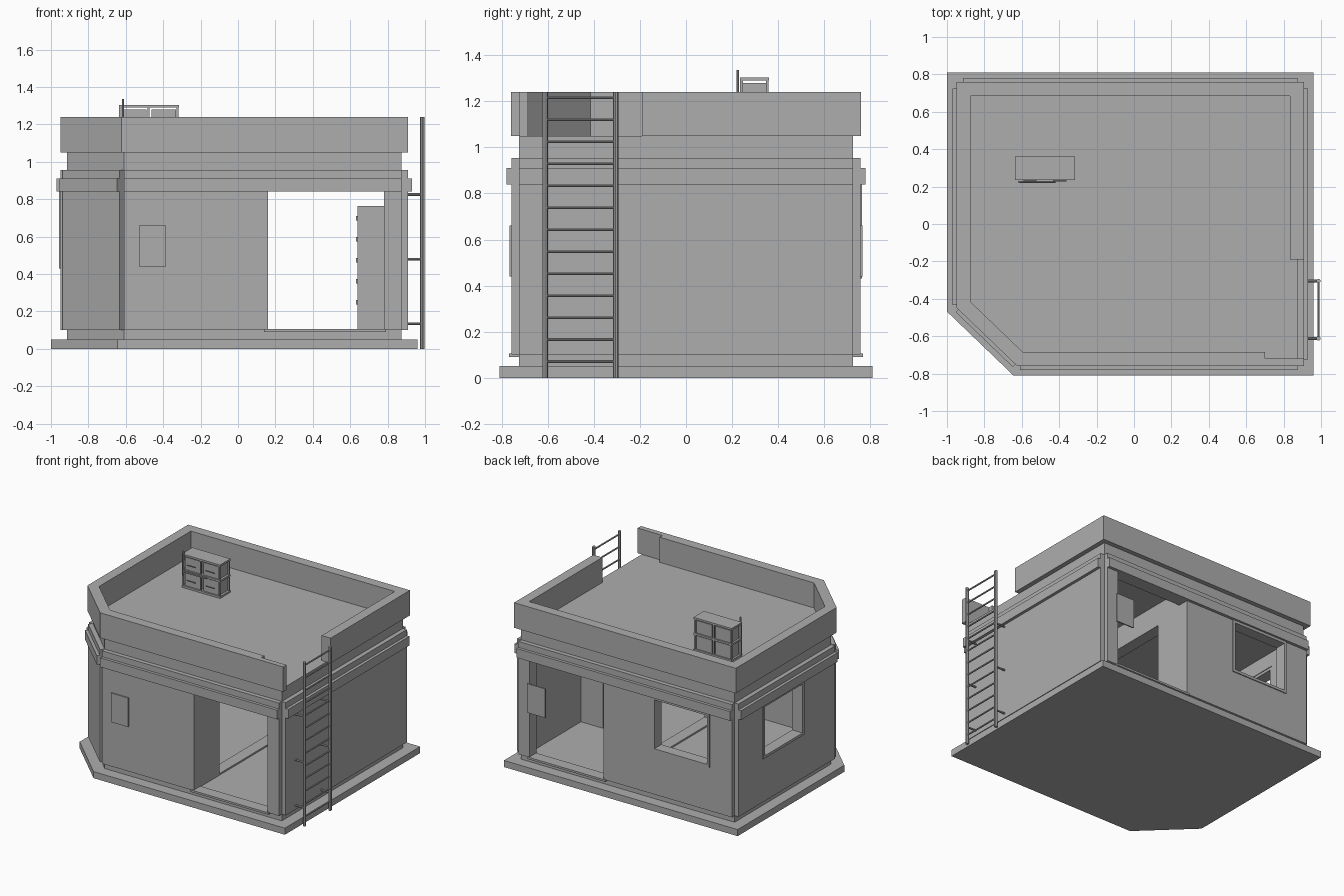
import bpy, bmesh, math
from mathutils import Vector

if "Cube" in bpy.data.objects:
    bpy.data.objects.remove(bpy.data.objects["Cube"])

paint = bpy.data.materials.new("grey")
paint.diffuse_color = (0.42, 0.42, 0.42, 1)
paint.use_nodes = True
paint.node_tree.nodes["Principled BSDF"].inputs["Base Color"].default_value = paint.diffuse_color

# Wall core outline, counter-clockwise from the cut corner
CORE = [Vector(p) for p in [(-.915, -.432), (-.61, -.725), (.875, -.725), (.875, .725), (-.915, .725)]]
SIDES = ["corner", "front", "right", "back", "left"]


def normal(i):
    e = (CORE[(i + 1) % 5] - CORE[i]).normalized()
    return Vector((e.y, -e.x))


def offset(d):
    out = []
    for i in range(5):
        a, b = normal(i - 1), normal(i)
        out.append(CORE[i] + (a + b) * (d / (1 + a.dot(b))))
    return out


def finish(name, bm):
    bmesh.ops.recalc_face_normals(bm, faces=bm.faces)
    me = bpy.data.meshes.new(name)
    bm.to_mesh(me)
    bm.free()
    ob = bpy.data.objects.new(name, me)
    bpy.context.collection.objects.link(ob)
    me.materials.append(paint)
    return ob


def prism(name, pts, z0, z1):
    bm = bmesh.new()
    f = bm.faces.new([bm.verts.new((p[0], p[1], z0)) for p in pts])
    r = bmesh.ops.extrude_face_region(bm, geom=[f])
    bmesh.ops.translate(bm, vec=(0, 0, z1 - z0),
                        verts=[v for v in r["geom"] if isinstance(v, bmesh.types.BMVert)])
    return finish(name, bm)


def box(name, x0, x1, y0, y1, z0, z1):
    return prism(name, [(x0, y0), (x1, y0), (x1, y1), (x0, y1)], z0, z1)


def side_box(name, i, d0, d1, z0, z1):
    a, b, n = CORE[i], CORE[(i + 1) % 5], normal(i)
    return prism(name, [a + n * d1, b + n * d1, b + n * d0, a + n * d0], z0, z1)


def rod(name, a, b, r, n=8):
    a, b = Vector(a), Vector(b)
    bm = bmesh.new()
    bmesh.ops.create_cone(bm, cap_ends=True, segments=n, radius1=r, radius2=r, depth=(b - a).length)
    ob = finish(name, bm)
    ob.rotation_euler = (b - a).to_track_quat('Z', 'Y').to_euler()
    ob.location = (a + b) / 2
    return ob


def cut(ob, *cutters):
    for c in cutters:
        m = ob.modifiers.new("cut", 'BOOLEAN')
        m.operation, m.solver, m.object = 'DIFFERENCE', 'EXACT', c
    bpy.context.view_layer.update()
    me = bpy.data.meshes.new_from_object(ob.evaluated_get(bpy.context.evaluated_depsgraph_get()))
    ob.modifiers.clear()
    ob.data = me


# Cutters for the cavity, doors, windows and parapet gap
cavity = prism("cavity_cutter", offset(-.05), .1, .95)
doors = box("door_cutter", .16, .78, -.9, .9, .1, .84)
back_win = box("back_window_cutter", -.73, -.25, .6, .9, .43, .84)
left_win = box("left_window_cutter", -1.1, -.8, -.05, .44, .43, .84)
gap = box("parapet_gap_cutter", .7, 1.1, -.72, -.19, 1, 1.4)
inner = prism("parapet_inner_cutter", offset(-.04), 1, 1.4)
passage = box("passage_cutter", 0, .3, -.45, .45, .1, .78)
cutters = [cavity, doors, back_win, left_win, gap, inner, passage]

# Base, wall shell, parapet
prism("base_slab", offset(.085), 0, .05)
cut(prism("wall_shell", CORE, .05, 1.05), cavity, doors, back_win, left_win)
cut(prism("parapet", offset(.035), 1.05, 1.24), inner, gap)

# Wall panels and trim bands on each side
openings = {"front": [doors], "back": [doors, back_win], "left": [left_win]}
for i, s in enumerate(SIDES):
    panel = side_box(s + "_panel", i, 0, .033, .1, .84)
    if s in openings:
        cut(panel, *openings[s])
    side_box(s + "_band", i, 0, .055, .84, .91)
    side_box(s + "_upper_trim", i, 0, .033, .91, .955)

# Inner partition with a wide passage
cut(box("partition", .07, .16, -.675, .675, .1, .95), passage)
box("passage_sill", .07, .16, -.45, .45, .1, .112)

for c in cutters:
    bpy.data.objects.remove(c)

# Window frames
for k, (a, b) in enumerate([(-.73, -.71), (-.27, -.25)]):
    box(f"back_window_jamb_{k}", a, b, .68, .765, .43, .84)
for k, (a, b) in enumerate([(.43, .45), (.82, .84)]):
    box(f"back_window_rail_{k}", -.73, -.25, .68, .765, a, b)
    box(f"left_window_rail_{k}", -.957, -.87, -.05, .44, a, b)
for k, (a, b) in enumerate([(-.05, -.03), (.42, .44)]):
    box(f"left_window_jamb_{k}", -.957, -.87, a, b, .43, .84)

# Door thresholds and wall plates
for s, n in ((-1, "front"), (1, "back")):
    box(n + "_threshold", .14, .79, *sorted((s * .68, s * .768)), .09, .105)
box("front_plate", -.53, -.385, -.767, -.758, .44, .66)
box("back_plate", .645, .795, .758, .767, .44, .66)

# Indoor cabinet with handles
box("cabinet", .64, .825, -.35, .08, .1, .765)
for k in range(5):
    z = .25 + k * .112
    box(f"cabinet_handle_{k}", .63, .64, -.1, .05, z - .012, z + .012)

# Ladder with wall brackets
for k, y in enumerate((-.612, -.305)):
    rod(f"ladder_rail_{k}", (.986, y, 0), (.986, y, 1.24), .012)
    for j, z in enumerate((.135, .48, .825)):
        rod(f"ladder_bracket_{k}_{j}", (.9, y, z), (.986, y, z), .007)
for k in range(13):
    z = .07 + k * .0955
    rod(f"ladder_rung_{k}", (.986, -.612, z), (.986, -.305, z), .006)

# Roof equipment rack: shelves, posts, modules, mast
for k, z in enumerate((1.05, 1.172, 1.29)):
    box(f"rack_shelf_{k}", -.635, -.315, .235, .36, z, z + .014)
for x in (-.63, -.48, -.325):
    for y in (.24, .352):
        box("rack_post", x - .005, x + .007, y - .005, y + .007, 1.05, 1.3)
for x in (-.62, -.462):
    for z in (1.064, 1.18):
        box("rack_module", x, x + .13, .248, .348, z, z + .1)
        rod("module_handle", (x + .03, .232, z + .05), (x + .1, .232, z + .05), .004, 6)
rod("rack_mast", (-.615, .225, 1.15), (-.615, .225, 1.335), .006)
rod("rack_pipe", (-.615, .225, 1.178), (-.42, .225, 1.178), .006)
